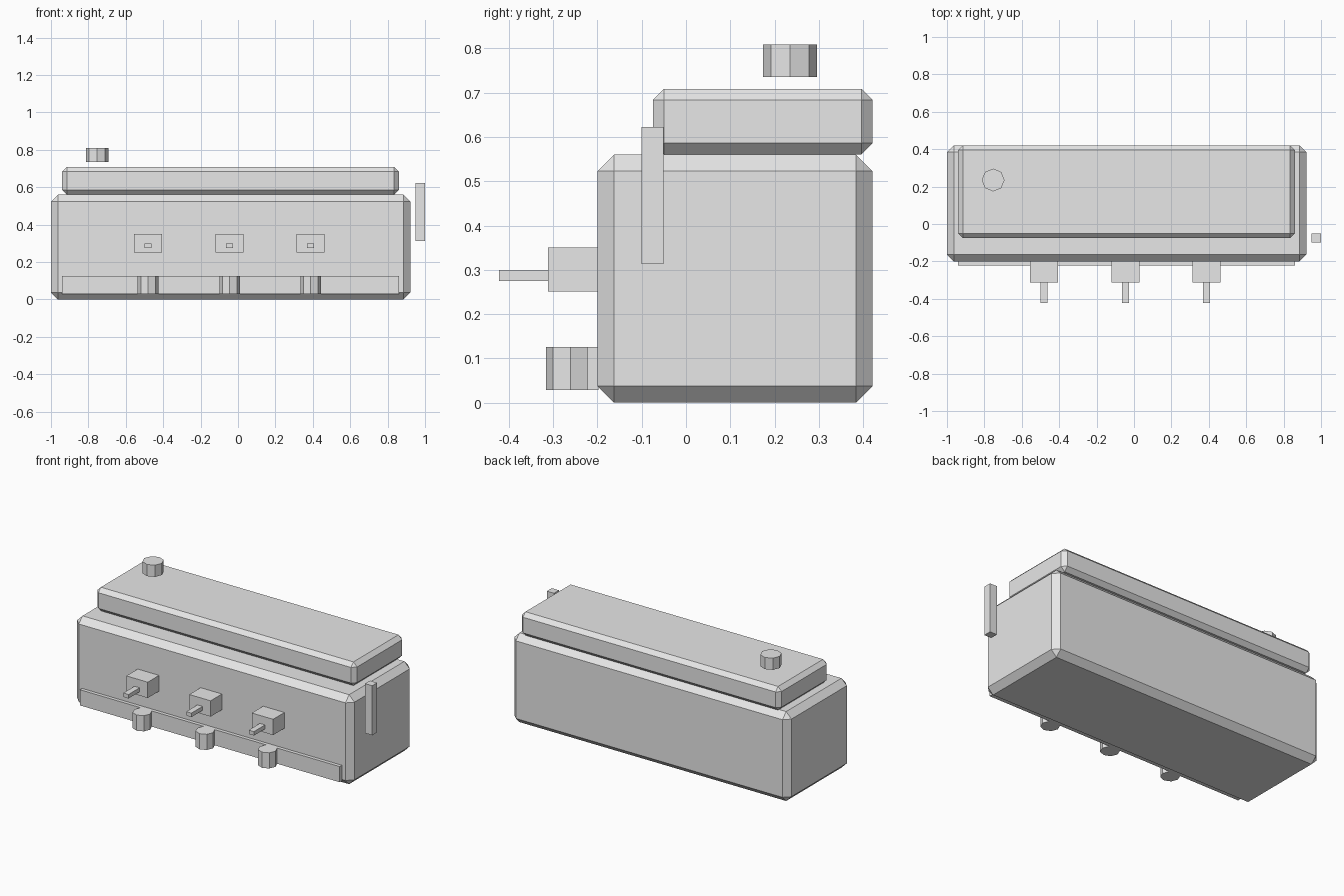
import bpy
import math

if "Cube" in bpy.data.objects:
    bpy.data.objects.remove(bpy.data.objects["Cube"])

grey = bpy.data.materials.new("plain_grey")
grey.diffuse_color = (0.8, 0.8, 0.8, 1)
grey.use_nodes = True
grey.node_tree.nodes["Principled BSDF"].inputs["Base Color"].default_value = grey.diffuse_color


def finish(name):
    ob = bpy.context.object
    ob.name = name
    ob.data.materials.append(grey)
    return ob


def box(name, x, y, z, bevel=0):
    """Box from (min, max) ranges, with an optional chamfer."""
    ranges = (x, y, z)
    bpy.ops.mesh.primitive_cube_add(size=1, location=[(a + b) / 2 for a, b in ranges])
    ob = finish(name)
    ob.scale = [b - a for a, b in ranges]
    bpy.ops.object.transform_apply(location=False, rotation=False, scale=True)
    if bevel:
        mod = ob.modifiers.new("chamfer", 'BEVEL')
        mod.width = bevel
        mod.segments = 1
    return ob


def octagon(name, x, y, z, radius):
    """Upright eight-sided cylinder."""
    bpy.ops.mesh.primitive_cylinder_add(vertices=8, radius=radius, depth=z[1] - z[0],
                                        location=(x, y, sum(z) / 2))
    return finish(name)


# Chamfered housing and raised top
box("machine_body", (-1, 0.921), (-0.2, 0.421), (0, 0.56), 0.037)
box("top_housing", (-0.94, 0.86), (-0.075, 0.421), (0.561, 0.709), 0.025)

# Drip tray along the front
box("drip_tray", (-0.94, 0.86), (-0.222, -0.198), (0.028, 0.126))

# Three brewing stations: head, handle and cup
for i, x in enumerate((-0.481, -0.045, 0.388)):
    box(f"brew_head_{i + 1}", (x - 0.074, x + 0.074), (-0.312, -0.198), (0.251, 0.35))
    box(f"brew_handle_{i + 1}", (x - 0.018, x + 0.018), (-0.422, -0.31), (0.275, 0.3))
    octagon(f"cup_{i + 1}", x, -0.261, (0.028, 0.126), 0.055)

# Steam wand beside the right end
box("steam_wand", (0.95, 1), (-0.1, -0.051), (0.313, 0.623))

# Floating cap above the top
octagon("top_cap", -0.753, 0.235, (0.736, 0.809), 0.061)
